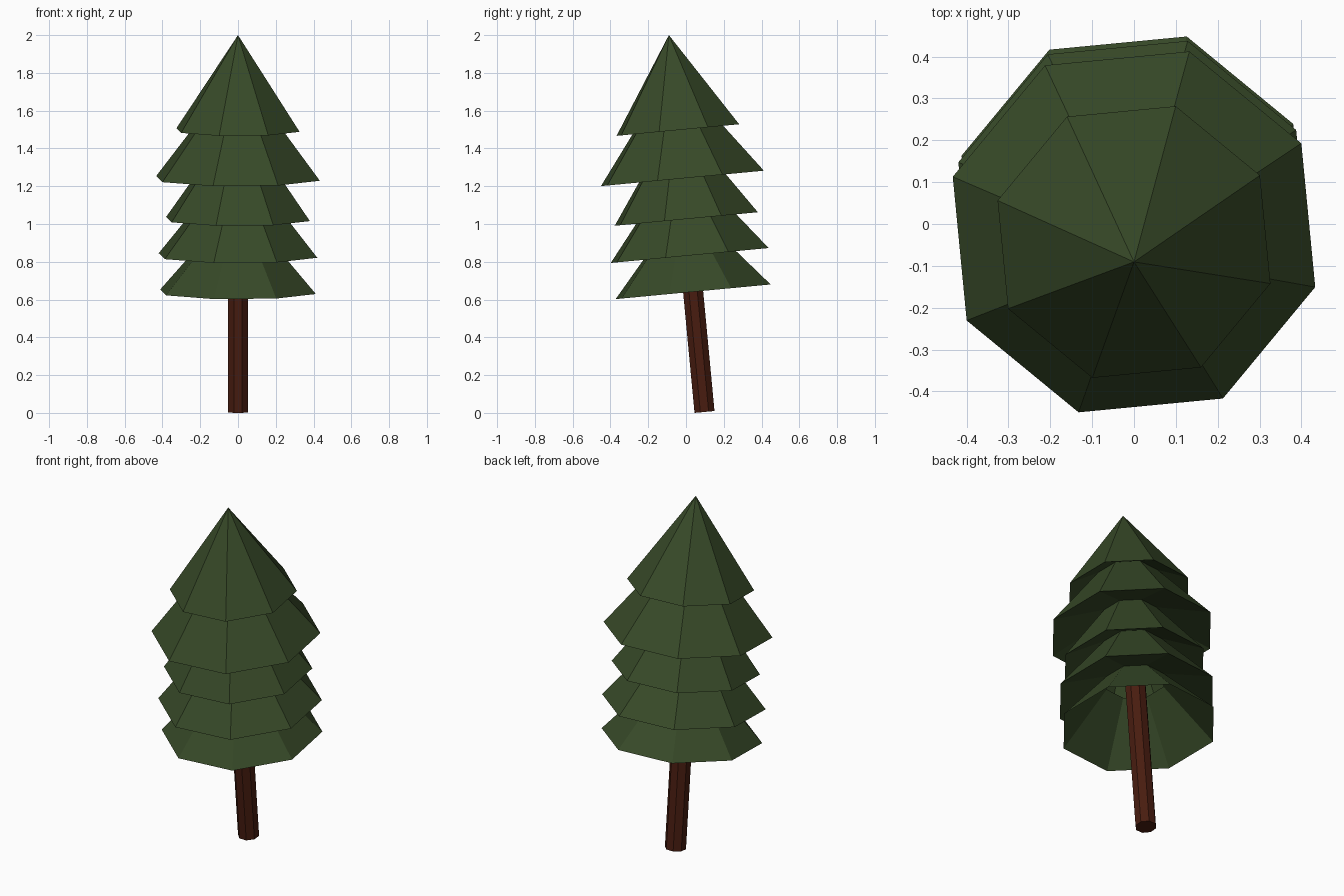
import bpy, bmesh
from math import radians, sin, cos, pi
from mathutils import Matrix

if "Cube" in bpy.data.objects:
    bpy.data.objects.remove(bpy.data.objects["Cube"])

SIDES = 8
# The whole tree leans toward the front around the foot of the trunk
LEAN = Matrix.Translation((0, 0.098, 0.005)) @ Matrix.Rotation(radians(5.4), 4, 'X')


def material(name, rgb):
    m = bpy.data.materials.new(name)
    m.diffuse_color = (*rgb, 1)
    m.use_nodes = True
    m.node_tree.nodes["Principled BSDF"].inputs["Base Color"].default_value = m.diffuse_color
    return m


def lathe(name, profile, turn, mat, caps=False):
    """Stack eight-sided rings given as (radius, height) into one shell."""
    bm = bmesh.new()
    rings = [[bm.verts.new((r * cos(radians(turn) + 2 * pi * k / SIDES),
                            r * sin(radians(turn) + 2 * pi * k / SIDES), z))
              for k in range(SIDES)] for r, z in profile]
    for low, high in zip(rings, rings[1:]):
        for k in range(SIDES):
            n = (k + 1) % SIDES
            bm.faces.new((low[k], low[n], high[n], high[k]))
    if caps:
        bm.faces.new(rings[0][::-1])
        bm.faces.new(rings[-1])
    bmesh.ops.remove_doubles(bm, verts=bm.verts, dist=1e-5)
    bm.transform(LEAN)
    mesh = bpy.data.meshes.new(name)
    bm.to_mesh(mesh)
    bm.free()
    mesh.materials.append(mat)
    bpy.context.collection.objects.link(bpy.data.objects.new(name, mesh))


bark = material("bark", (0.065, 0.012, 0.005))
needles = material("needles", (0.038, 0.067, 0.021))

# Straight octagonal trunk
lathe("trunk", [(0.0575, 0), (0.0575, 0.95)], 22.5, bark, caps=True)

# Branch tiers, bottom to top: rim height, radius, full cone height
tiers = [(0.639, 0.431, 0.48), (0.832, 0.439, 0.53), (1.026, 0.398, 0.55),
         (1.242, 0.453, 0.58), (1.499, 0.341, 0.505)]
CUT = 0.62  # each tier is cut here, where the sloping underside of the next begins
profile = []
for base, radius, height in tiers[:-1]:
    profile += [(radius, base), (radius * (1 - CUT), base + height * CUT)]
base, radius, height = tiers[-1]
profile += [(radius, base), (0, base + height)]
lathe("branches", profile, 28, needles)
